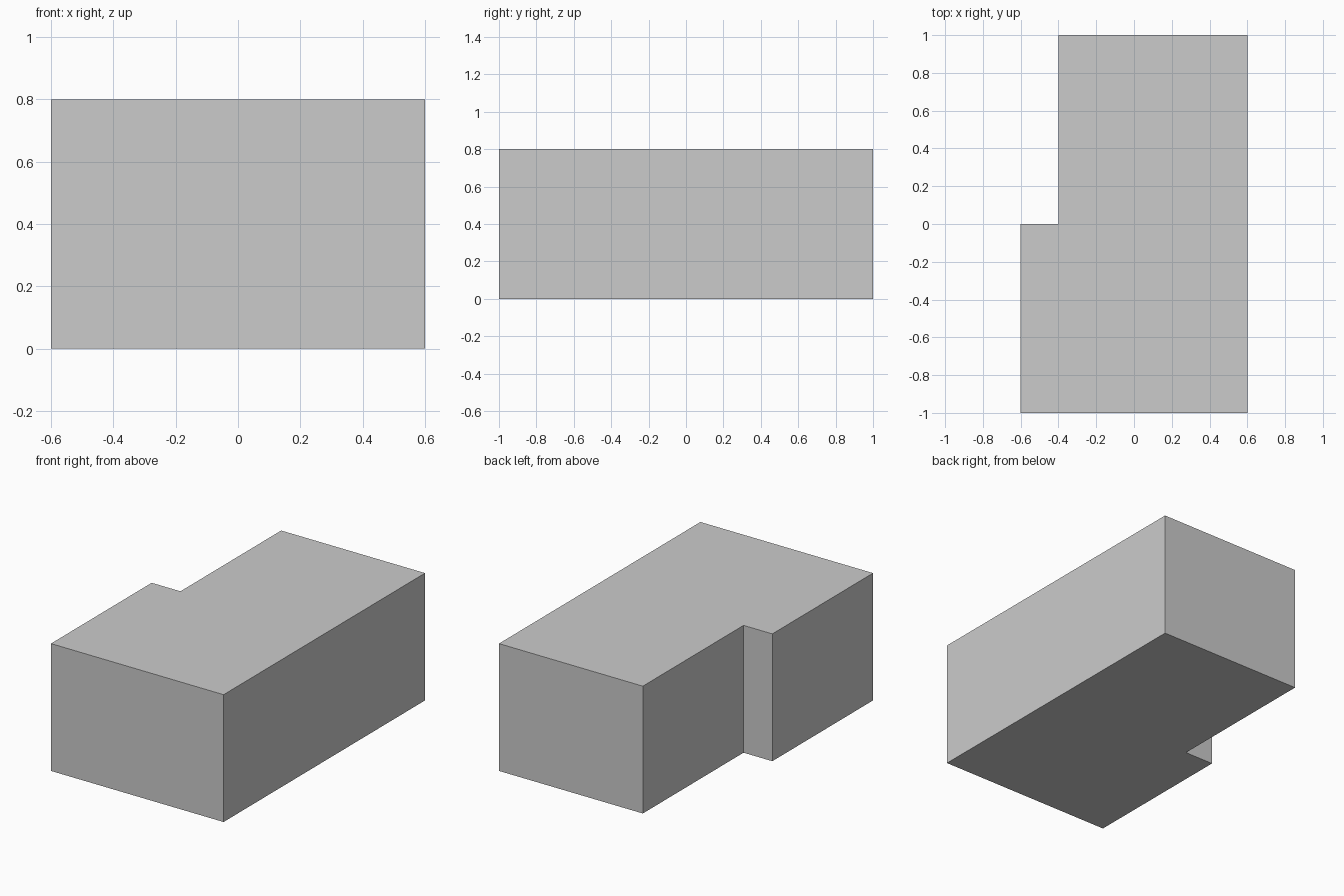
import bpy
import bmesh

if "Cube" in bpy.data.objects:
    bpy.data.objects.remove(bpy.data.objects["Cube"])

HEIGHT = 0.8
# Footprint seen from above: a block with a notch in the back left corner
OUTLINE = [(-0.6, -1), (0.6, -1), (0.6, 1), (-0.4, 1), (-0.4, 0), (-0.6, 0)]


def extrude_profile(name, outline, height):
    bm = bmesh.new()
    base = bm.faces.new([bm.verts.new((x, y, 0)) for x, y in outline])
    result = bmesh.ops.extrude_face_region(bm, geom=[base], use_keep_orig=True)
    top = [v for v in result["geom"] if isinstance(v, bmesh.types.BMVert)]
    bmesh.ops.translate(bm, verts=top, vec=(0, 0, height))
    bmesh.ops.recalc_face_normals(bm, faces=bm.faces)
    mesh = bpy.data.meshes.new(name)
    bm.to_mesh(mesh)
    bm.free()
    obj = bpy.data.objects.new(name, mesh)
    bpy.context.collection.objects.link(obj)
    return obj


# Notched block
extrude_profile("notched_block", OUTLINE, HEIGHT)
